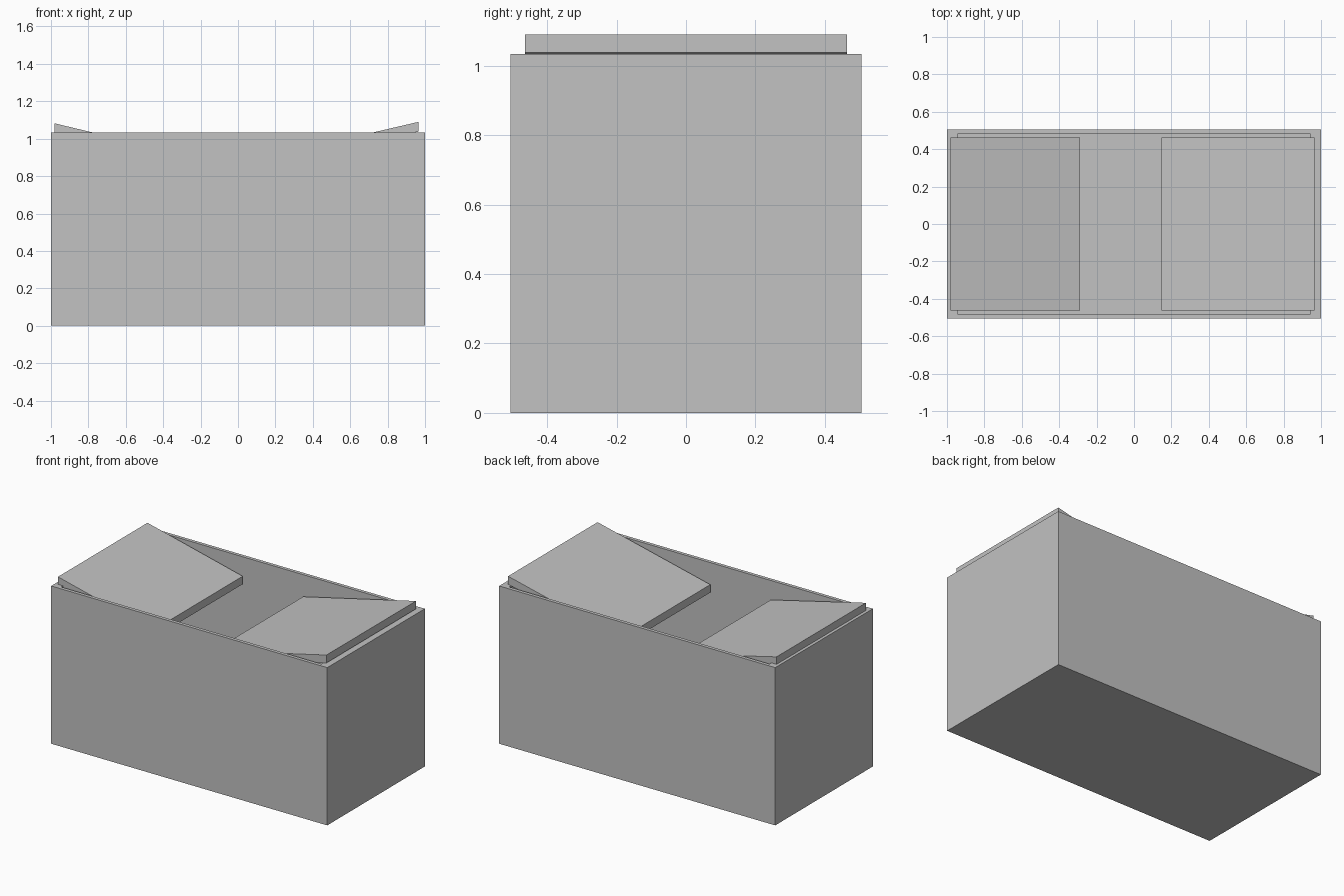
import bpy
import bmesh

cube = bpy.data.objects.get("Cube")
if cube:
    bpy.data.objects.remove(cube, do_unlink=True)

grey = bpy.data.materials.new("light_grey")
grey.use_nodes = True
GREY = (0.54, 0.54, 0.54, 1)
grey.diffuse_color = GREY
grey.node_tree.nodes["Principled BSDF"].inputs["Base Color"].default_value = GREY

WIDTH, DEPTH, HEIGHT = 2.0, 1.01, 1.033
INNER_WIDTH, INNER_DEPTH, FLOOR = 1.885, 0.965, 0.03
FLAP_THICKNESS, FLAP_HALF_DEPTH = 0.052, 0.463


def finish(name, bm):
    bmesh.ops.recalc_face_normals(bm, faces=bm.faces)
    mesh = bpy.data.meshes.new(name)
    bm.to_mesh(mesh)
    bm.free()
    mesh.materials.append(grey)
    obj = bpy.data.objects.new(name, mesh)
    bpy.context.collection.objects.link(obj)
    return obj


# Open box: the top face is inset to a rim, then sunk to the floor
def open_box():
    bm = bmesh.new()
    bmesh.ops.create_cube(bm, size=1)
    for v in bm.verts:
        v.co = (v.co.x * WIDTH, v.co.y * DEPTH, (v.co.z + 0.5) * HEIGHT)
    top = max(bm.faces, key=lambda f: f.calc_center_median().z)
    bmesh.ops.inset_individual(bm, faces=[top], thickness=0.02)
    for v in top.verts:
        v.co.x = INNER_WIDTH / 2 if v.co.x > 0 else -INNER_WIDTH / 2
        v.co.y = INNER_DEPTH / 2 if v.co.y > 0 else -INNER_DEPTH / 2
    sunk = bmesh.ops.extrude_discrete_faces(bm, faces=[top])["faces"][0]
    for v in sunk.verts:
        v.co.z = FLOOR
    return finish("box", bm)


# Flap: a sloping slab with upright ends, running from the rim into the box
def flap(name, outer, inner):
    bm = bmesh.new()
    profile = [outer, inner,
               (inner[0], inner[1] - FLAP_THICKNESS),
               (outer[0], outer[1] - FLAP_THICKNESS)]
    side = bm.faces.new([bm.verts.new((x, -FLAP_HALF_DEPTH, z)) for x, z in profile])
    extruded = bmesh.ops.extrude_face_region(bm, geom=[side])["geom"]
    for v in extruded:
        if isinstance(v, bmesh.types.BMVert):
            v.co.y = FLAP_HALF_DEPTH
    return finish(name, bm)


open_box()
flap("right_flap", (-0.98, 1.082), (-0.29, 0.917))
flap("left_flap", (0.965, 1.09), (0.148, 0.90))
